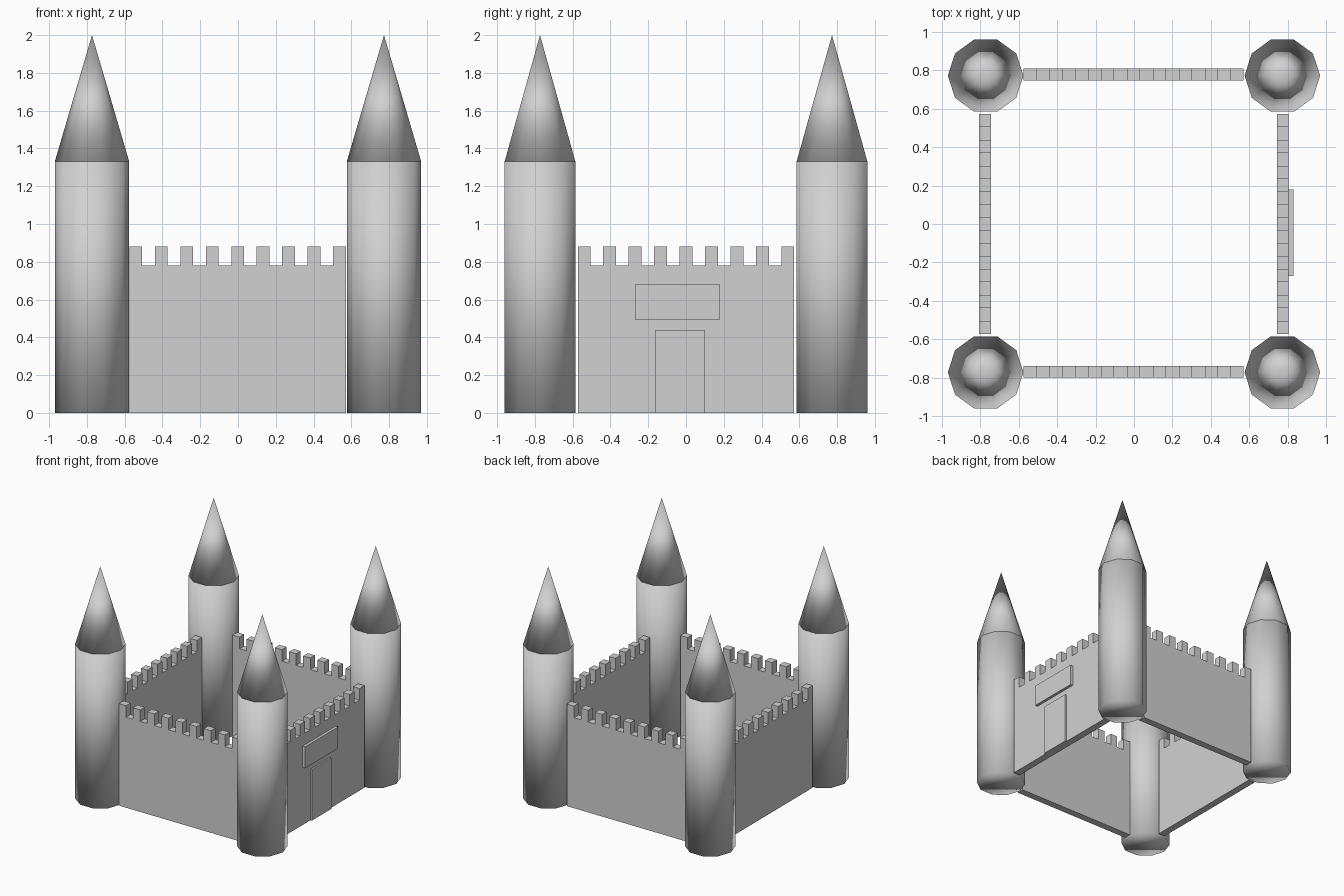
import bpy
import bmesh
from math import pi
from mathutils import Matrix, Vector

if "Cube" in bpy.data.objects:
    bpy.data.objects.remove(bpy.data.objects["Cube"])

TOWER_POS = 0.773      # tower centre distance along x and y
TOWER_RADIUS = 0.197
TOWER_HEIGHT = 1.33
TOTAL_HEIGHT = 2.0
WALL_LENGTH = 1.146
WALL_THICK = 0.062
WALL_HEIGHT = 0.78
MERLON_TOP = 0.88
MERLONS = 9

stone = bpy.data.materials.new("light_grey_stone")
stone.use_nodes = True
stone.diffuse_color = (0.64, 0.64, 0.64, 1)
stone.node_tree.nodes["Principled BSDF"].inputs["Base Color"].default_value = stone.diffuse_color


def finish(bm, name, location=(0, 0, 0), angle=0.0, smooth=False):
    """Turn a bmesh into a named stone object."""
    bmesh.ops.recalc_face_normals(bm, faces=bm.faces)
    for face in bm.faces:
        face.smooth = smooth
    mesh = bpy.data.meshes.new(name)
    bm.to_mesh(mesh)
    bm.free()
    mesh.materials.append(stone)
    obj = bpy.data.objects.new(name, mesh)
    obj.location = location
    obj.rotation_euler.z = angle
    bpy.context.collection.objects.link(obj)
    return obj


def ten_sided(name, top_radius, bottom, top, x, y):
    """Ten-sided column or spire with a corner on the x axis."""
    bm = bmesh.new()
    bmesh.ops.create_cone(bm, cap_ends=True, segments=10, radius1=TOWER_RADIUS,
                          radius2=top_radius, depth=top - bottom,
                          matrix=Matrix.Rotation(pi / 2, 4, "Z"))
    bmesh.ops.remove_doubles(bm, verts=bm.verts, dist=0.0001)
    finish(bm, name, (x, y, (top + bottom) / 2), smooth=True)


def battlement_wall(name, location, angle):
    """Wall outline with evenly spaced merlons, extruded to its thickness."""
    slots = 2 * MERLONS - 1
    step = WALL_LENGTH / slots
    half = WALL_LENGTH / 2
    outline = [(-half, 0)]
    for i in range(slots):
        z = MERLON_TOP if i % 2 == 0 else WALL_HEIGHT
        outline += [(-half + i * step, z), (-half + (i + 1) * step, z)]
    outline.append((half, 0))
    bm = bmesh.new()
    verts = [bm.verts.new((x, -WALL_THICK / 2, z)) for x, z in outline]
    face = bm.faces.new(verts)
    extruded = bmesh.ops.extrude_face_region(bm, geom=[face], use_keep_orig=True)
    moved = [g for g in extruded["geom"] if isinstance(g, bmesh.types.BMVert)]
    bmesh.ops.translate(bm, verts=moved, vec=(0, WALL_THICK, 0))
    finish(bm, name, location, angle)


def box(name, low, high):
    """Box between two opposite corners."""
    low, high = Vector(low), Vector(high)
    bm = bmesh.new()
    bmesh.ops.create_cube(bm, size=1, matrix=Matrix.Diagonal((*(high - low), 1)))
    finish(bm, name, (low + high) / 2)


# Corner towers with pointed roofs
for end, sy in (("front", -1), ("back", 1)):
    for side, sx in (("left", 1), ("right", -1)):
        x, y = sx * TOWER_POS, sy * TOWER_POS
        ten_sided(f"{end}_{side}_tower", TOWER_RADIUS, 0, TOWER_HEIGHT, x, y)
        ten_sided(f"{end}_{side}_roof", 0, TOWER_HEIGHT, TOTAL_HEIGHT, x, y)

# Curtain walls between the towers
battlement_wall("front_wall", (-0.002, -0.77, 0), 0)
battlement_wall("back_wall", (-0.002, 0.778, 0), 0)
battlement_wall("left_wall", (0.775, 0, 0), pi / 2)
battlement_wall("right_wall", (-0.777, 0, 0), pi / 2)

# Gate and the panel above it
box("gate_door", (0.79, -0.165, 0), (0.82, 0.1, 0.44))
box("gate_panel", (0.79, -0.27, 0.495), (0.83, 0.18, 0.68))
